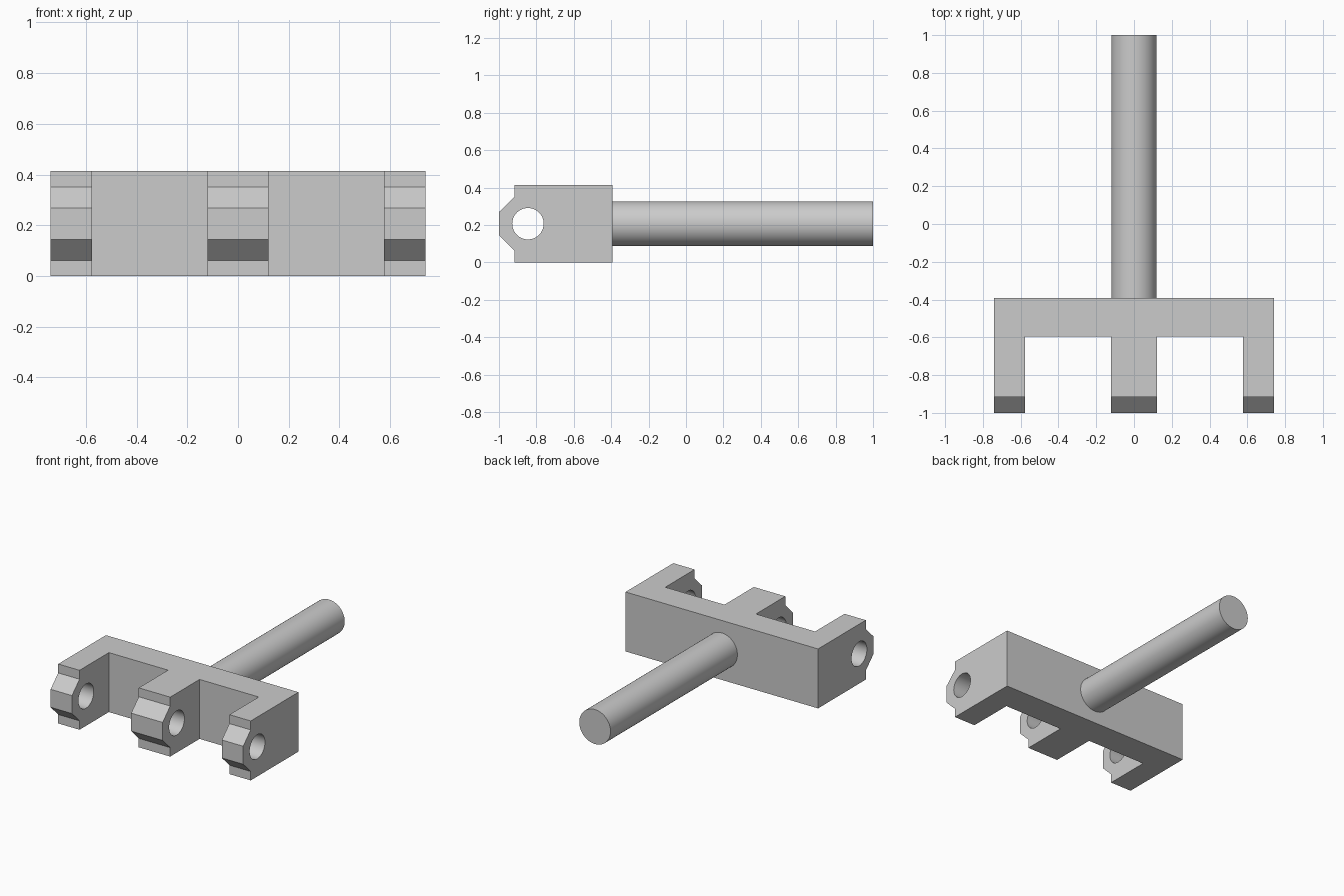
import bpy, bmesh, math
from mathutils import Matrix

cube = bpy.data.objects.get("Cube")
if cube:
    bpy.data.objects.remove(cube, do_unlink=True)

grey = bpy.data.materials.new("plain grey")
grey.use_nodes = True
color = (0.6, 0.6, 0.6, 1)
grey.diffuse_color = color
grey.node_tree.nodes["Principled BSDF"].inputs["Base Color"].default_value = color

HALF_WIDTH, HEIGHT = 0.74, 0.413
MID = HEIGHT / 2
FRONT, BACK, BAR_FRONT = -1.0, -0.393, -0.595


def finish(name, bm):
    bmesh.ops.recalc_face_normals(bm, faces=bm.faces)
    mesh = bpy.data.meshes.new(name)
    bm.to_mesh(mesh)
    bm.free()
    mesh.materials.append(grey)
    ob = bpy.data.objects.new(name, mesh)
    bpy.context.collection.objects.link(ob)
    return ob


def extrude_x(name, profile, x0, x1):
    """Sweep a (y, z) outline along x."""
    bm = bmesh.new()
    face = bm.faces.new([bm.verts.new((x0, y, z)) for y, z in profile])
    swept = bmesh.ops.extrude_face_region(bm, geom=[face])["geom"]
    verts = [v for v in swept if isinstance(v, bmesh.types.BMVert)]
    bmesh.ops.translate(bm, verts=verts, vec=(x1 - x0, 0, 0))
    return finish(name, bm)


def cylinder(name, radius, length, center, rotation):
    bm = bmesh.new()
    bmesh.ops.create_cone(bm, cap_ends=True, segments=64, radius1=radius,
                          radius2=radius, depth=length,
                          matrix=Matrix.Translation(center) @ rotation)
    return finish(name, bm)


def smooth(ob):
    bpy.ops.object.select_all(action="DESELECT")
    ob.select_set(True)
    bpy.context.view_layer.objects.active = ob
    bpy.ops.object.shade_smooth_by_angle(angle=math.radians(30))


def cut(target, cutter):
    cutter.hide_render = True
    mod = target.modifiers.new("cut", "BOOLEAN")
    mod.operation, mod.solver, mod.object = "DIFFERENCE", "EXACT", cutter
    bpy.context.view_layer.objects.active = target
    bpy.ops.object.modifier_apply(modifier=mod.name)
    bpy.data.objects.remove(cutter, do_unlink=True)


# Fork block: side outline with chamfered noses
lower = [(BACK, 0), (-0.917, 0), (-0.917, 0.062), (FRONT, 0.144)]
upper = [(y, HEIGHT - z) for y, z in reversed(lower)]
fork = extrude_x("fork_block", lower + upper, -HALF_WIDTH, HALF_WIDTH)

# Gaps that leave a wide middle prong and two narrow outer ones
gap = [(BAR_FRONT, -0.1), (-1.1, -0.1), (-1.1, 0.6), (BAR_FRONT, 0.6)]
for side in (-1, 1):
    cut(fork, extrude_x("gap_cutter", gap, side * 0.121, side * 0.576))

# Pin hole through all prongs
cut(fork, cylinder("pin_hole_cutter", 0.084, 2, (0, -0.845, MID),
                   Matrix.Rotation(math.pi / 2, 4, "Y")))
smooth(fork)

# Round shaft behind the block
overlap = 0.05
shaft = cylinder("shaft", 0.12, 1 - BACK + overlap,
                 (0, (1 + BACK - overlap) / 2, MID),
                 Matrix.Rotation(math.pi / 2, 4, "X"))
smooth(shaft)
